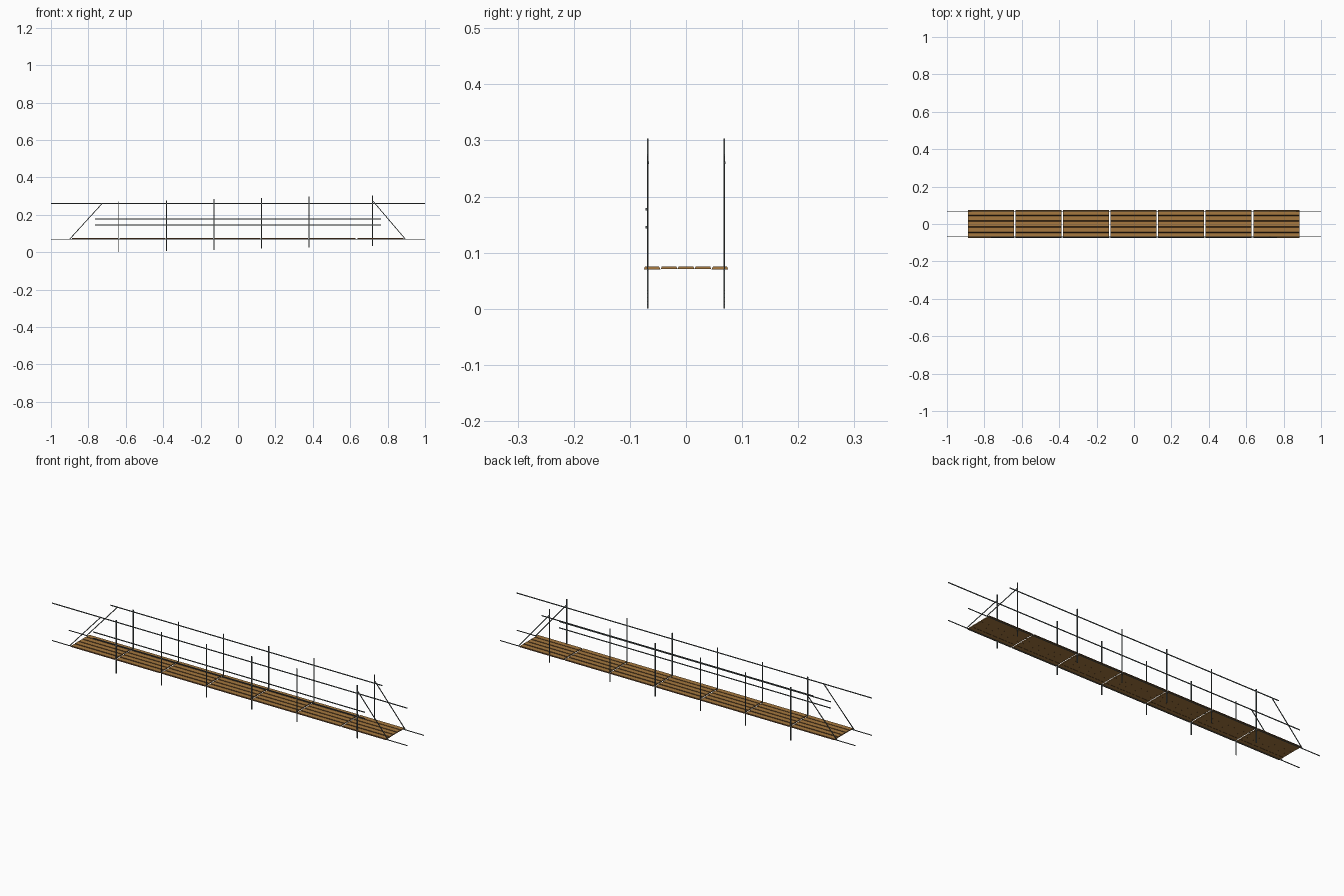
import bpy, bmesh
from mathutils import Vector

if "Cube" in bpy.data.objects:
    bpy.data.objects.remove(bpy.data.objects["Cube"])


def material(name, rgb):
    m = bpy.data.materials.new(name)
    m.diffuse_color = (*rgb, 1)
    m.use_nodes = True
    m.node_tree.nodes["Principled BSDF"].inputs["Base Color"].default_value = m.diffuse_color
    return m


METAL = material("grey_metal", (0.11, 0.13, 0.13))
WOOD = material("plank_wood", (0.38, 0.19, 0.05))
DARK = material("dark_wood", (0.07, 0.032, 0.013))


def block(name, centre, size, mats, taper=0.0):
    """Box whose top may be narrower in y; side faces take the second colour."""
    bm = bmesh.new()
    bmesh.ops.create_cube(bm, size=1)
    for v in bm.verts:
        inset = taper if v.co.z > 0 else 0
        v.co = (centre[0] + v.co.x * size[0],
                centre[1] + v.co.y * (size[1] - 2 * inset),
                centre[2] + v.co.z * size[2])
    bm.normal_update()
    if len(mats) > 1:
        for f in bm.faces:
            f.material_index = int(abs(f.normal.y) > 0.5)
    me = bpy.data.meshes.new(name)
    bm.to_mesh(me)
    bm.free()
    for m in mats:
        me.materials.append(m)
    ob = bpy.data.objects.new(name, me)
    bpy.context.collection.objects.link(ob)
    return ob


def bar(name, a, b, thick, wide):
    """Flat bar between two points at the same y, thin across y."""
    a, b = Vector(a), Vector(b)
    d = b - a
    ob = block(name, (0, 0, 0), (d.length, thick, wide), [METAL])
    turn = Vector((1, 0, 0)).rotation_difference(d).to_matrix().to_4x4()
    ob.data.transform(turn)
    ob.location = (a + b) / 2
    return ob


# Walkway: seven bays of five long planks with dark sloping sides
PITCH, LENGTH, START = 0.2543, 0.246, -0.888
for i in range(7):
    xc = START + i * PITCH + LENGTH / 2
    for j in range(5):
        zc = 0.0725 if j in (0, 4) else 0.0732
        block("deck_plank", (xc, (j - 2) * 0.0302, zc), (LENGTH, 0.0300, 0.005),
              [WOOD, DARK], taper=0.0024)

# Flat-bar posts, each pair set slightly higher; the end pair stands apart
for i in range(6):
    x = START + (i + 1) * PITCH - 0.004 if i < 5 else 0.72
    z = 0.0065 * i + 0.1355
    for y in (-0.0685, 0.0685):
        block("rail_post", (x, y, z), (0.0050, 0.0026, 0.271), [METAL])

# Slanted end braces
for y in (-0.0685, 0.0685):
    bar("left_brace", (-0.90, y, 0.07), (-0.725, y, 0.262), 0.0024, 0.0042)
    bar("right_brace", (0.72, y, 0.275), (0.895, y, 0.07), 0.0024, 0.0042)

# Long rails: bottom on both sides, top full length in front, short at the back
for y in (-0.068, 0.068):
    bar("bottom_rail", (-1, y, 0.070), (1, y, 0.070), 0.0026, 0.0036)
bar("front_top_rail", (-1, -0.067, 0.26), (1, -0.067, 0.26), 0.0026, 0.0046)
bar("back_top_rail", (-0.765, 0.069, 0.26), (0.765, 0.069, 0.26), 0.0026, 0.0046)

# Two middle rails on the front side only
for z in (0.145, 0.177):
    bar("front_middle_rail", (-0.765, -0.0705, z), (0.765, -0.0705, z), 0.0026, 0.0046)
